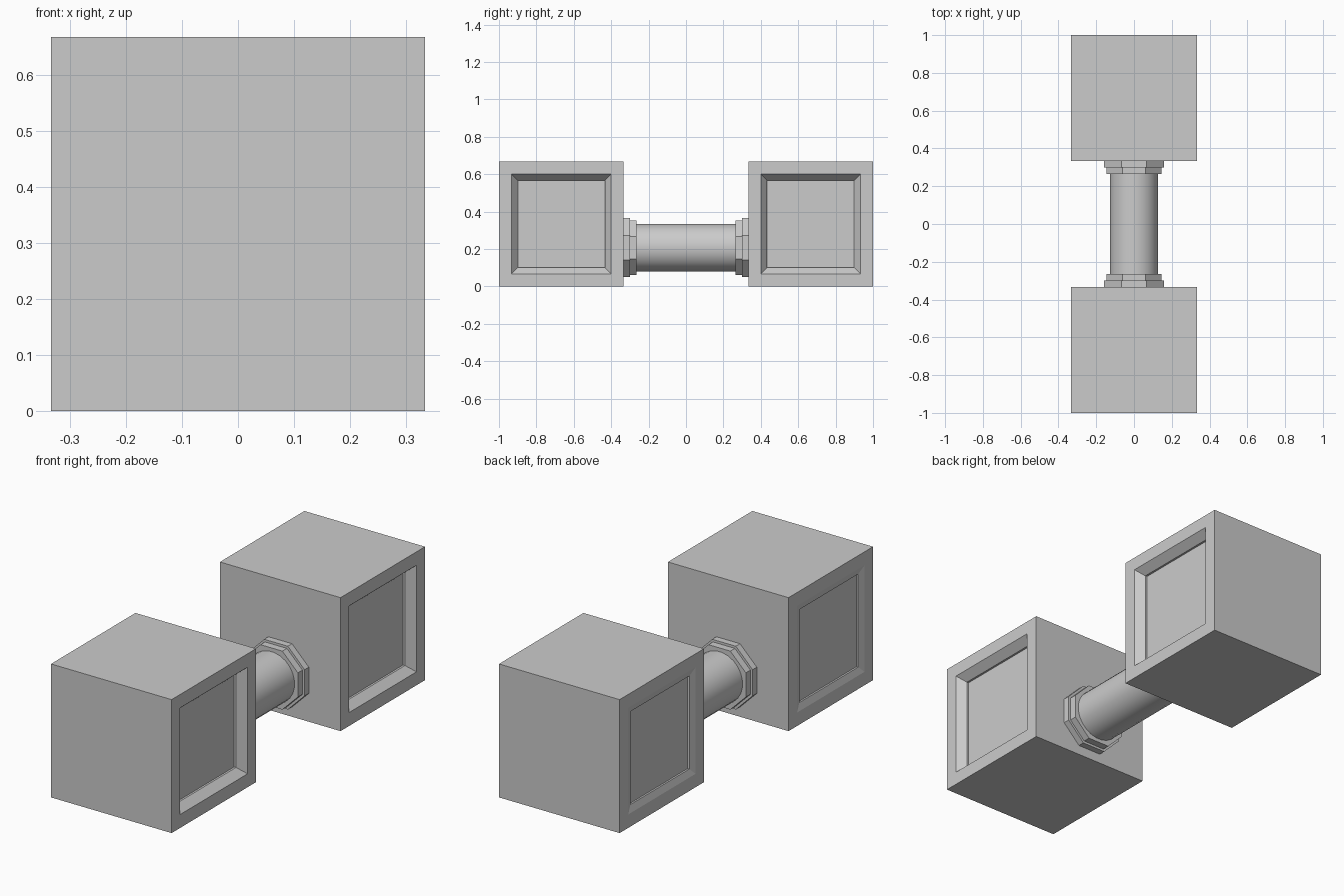
import bpy, bmesh, math
from mathutils import Matrix, Vector

if "Cube" in bpy.data.objects:
    bpy.data.objects.remove(bpy.data.objects["Cube"])

THIRD = 1 / 3
BAR_Z = 0.207


def finish(bm, name):
    mesh = bpy.data.meshes.new(name)
    bm.to_mesh(mesh)
    bm.free()
    obj = bpy.data.objects.new(name, mesh)
    bpy.context.collection.objects.link(obj)
    return obj


def recess(bm, side, slope_depth, step_depth):
    """Frame, sloped border and small sunken step on one x-facing side."""
    face = next(f for f in bm.faces if f.normal.x * side > 0.99)
    for inset, depth in ((0.067, 0), (0.034, slope_depth), (0, step_depth)):
        bmesh.ops.inset_individual(bm, faces=[face], thickness=inset,
                                   use_even_offset=True)
        bmesh.ops.translate(bm, verts=face.verts[:], vec=Vector((-side * depth, 0, 0)))


def block(name, y):
    bm = bmesh.new()
    bmesh.ops.create_cube(bm, size=2 * THIRD,
                          matrix=Matrix.Translation((0, y, THIRD)))
    bm.normal_update()
    recess(bm, 1, 0.04, 0.01)
    recess(bm, -1, 0.011, 0.009)
    bm.normal_update()
    return finish(bm, name)


def rod(name, apothem, y0, y1, sides):
    """Prism along y, with flats facing up and sideways."""
    bm = bmesh.new()
    r = apothem / math.cos(math.pi / sides)
    mat = (Matrix.Translation((0, (y0 + y1) / 2, BAR_Z))
           @ Matrix.Rotation(math.pi / 2, 4, 'X')
           @ Matrix.Rotation(math.pi / sides, 4, 'Z'))
    bmesh.ops.create_cone(bm, cap_ends=True, segments=sides, radius1=r,
                          radius2=r, depth=abs(y1 - y0), matrix=mat)
    # keep the flats facing the axes whatever the start angle
    xmax = max(v.co.x for v in bm.verts)
    if abs(xmax - apothem) > 1e-4:
        bmesh.ops.rotate(bm, verts=bm.verts, cent=(0, 0, BAR_Z),
                         matrix=Matrix.Rotation(math.pi / sides, 3, 'Y'))
    return finish(bm, name)


# Weights and stepped collars at both ends
for label, s in (("front", -1), ("back", 1)):
    block(label + "_weight", s * 2 * THIRD)
    rod(label + "_inner_collar", 0.146, s * 0.264, s * 0.30, 8)
    rod(label + "_outer_collar", 0.158, s * 0.30, s * THIRD, 8)

# Round handle
handle = rod("handle", 0.127, -THIRD, THIRD, 24)
bpy.context.view_layer.objects.active = handle
handle.select_set(True)
bpy.ops.object.shade_smooth_by_angle(angle=math.radians(35))
